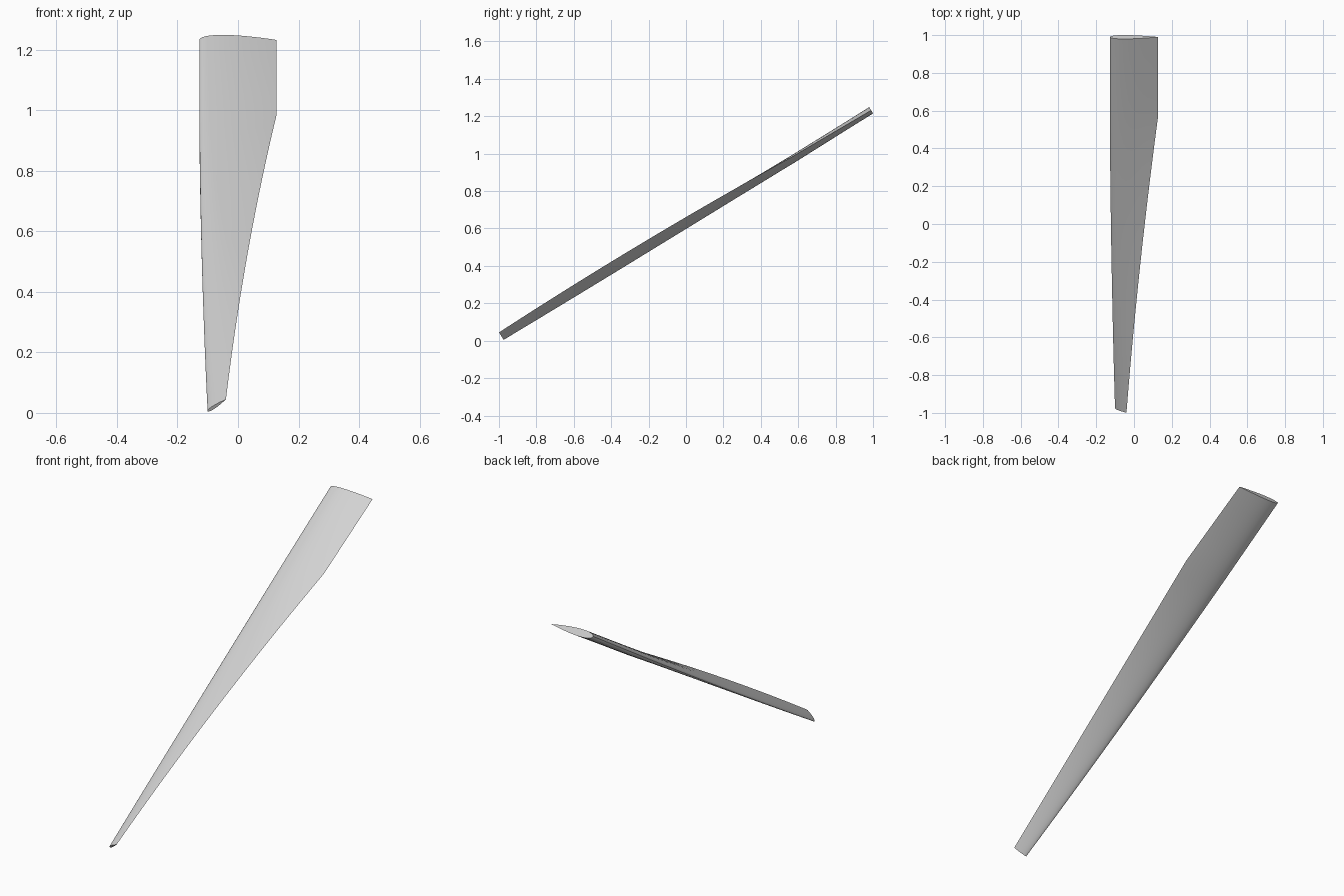
import bpy, bmesh, math
from mathutils import Vector

cube = bpy.data.objects.get("Cube")
if cube:
    bpy.data.objects.remove(cube)

# Material
grey = bpy.data.materials.new("light grey")
grey.use_nodes = True
colour = (0.65, 0.65, 0.65, 1)
grey.diffuse_color = colour
grey.node_tree.nodes["Principled BSDF"].inputs["Base Color"].default_value = colour

# Blade axis, from the broad root down to the narrow tip
ROOT = Vector((0, 0.99, 1.232))
TIP = Vector((0, -0.9875, 0.025))
SIDE = Vector((1, 0, 0))
UP = SIDE.cross((ROOT - TIP).normalized())
BREAK = 0.212        # end of the constant-chord part
THICKNESS = 0.155    # relative to chord
HALF = 16            # points along each side of the section


def quad(start, middle, end, t):
    """Parabola through three values at t = 0, 0.5 and 1."""
    c = 2 * (start - 2 * middle + end)
    return start + (end - start - c) * t + c * t * t


def edges_at(u):
    """Leading and trailing edge as (x, up) offsets from the axis."""
    if u < BREAK:
        t = u / BREAK
        return Vector((-0.128, -0.010 * t)), Vector((0.127, 0.008 * t))
    t = (u - BREAK) / (1 - BREAK)
    lead = Vector((quad(-0.128, -0.119, -0.100, t), quad(-0.010, -0.022, -0.023, t)))
    trail = Vector((quad(0.127, 0.032, -0.040, t), quad(0.008, 0.032, 0.023, t)))
    return lead, trail


def half_thickness(c):
    """Symmetric airfoil with a rounded nose and a sharp tail."""
    return 5 * THICKNESS * (0.2969 * math.sqrt(c) - 0.126 * c - 0.3516 * c**2
                            + 0.2843 * c**3 - 0.1036 * c**4)


def section(u):
    """Closed loop: tail, over the top to the nose, back underneath."""
    lead, trail = edges_at(u)
    chord = trail - lead
    normal = Vector((-chord.y, chord.x))
    centre = ROOT.lerp(TIP, u)
    points = []
    for i in range(2 * HALF):
        angle = math.pi * i / HALF
        c = (1 + math.cos(angle)) / 2
        h = 0 if i == 0 else half_thickness(c) * (1 if i <= HALF else -1)
        p = lead + chord * c + normal * h
        points.append(centre + SIDE * p.x + UP * p.y)
    return points


# Loft the twisted, tapering blade
stations = [BREAK * i / 4 for i in range(4)]
stations += [BREAK + (1 - BREAK) * i / 20 for i in range(21)]
bm = bmesh.new()
rings = [[bm.verts.new(p) for p in section(u)] for u in stations]
for a, b in zip(rings, rings[1:]):
    for i in range(len(a)):
        j = (i + 1) % len(a)
        bm.faces.new((a[i], a[j], b[j], b[i]))
bm.faces.new(rings[0])
bm.faces.new(rings[-1])
bmesh.ops.recalc_face_normals(bm, faces=bm.faces)

mesh = bpy.data.meshes.new("blade")
bm.to_mesh(mesh)
bm.free()
mesh.materials.append(grey)
blade = bpy.data.objects.new("blade", mesh)
bpy.context.collection.objects.link(blade)

# Smooth skin, sharp tail and end caps
bpy.ops.object.select_all(action="DESELECT")
blade.select_set(True)
bpy.context.view_layer.objects.active = blade
bpy.ops.object.shade_smooth_by_angle(angle=math.radians(35))
